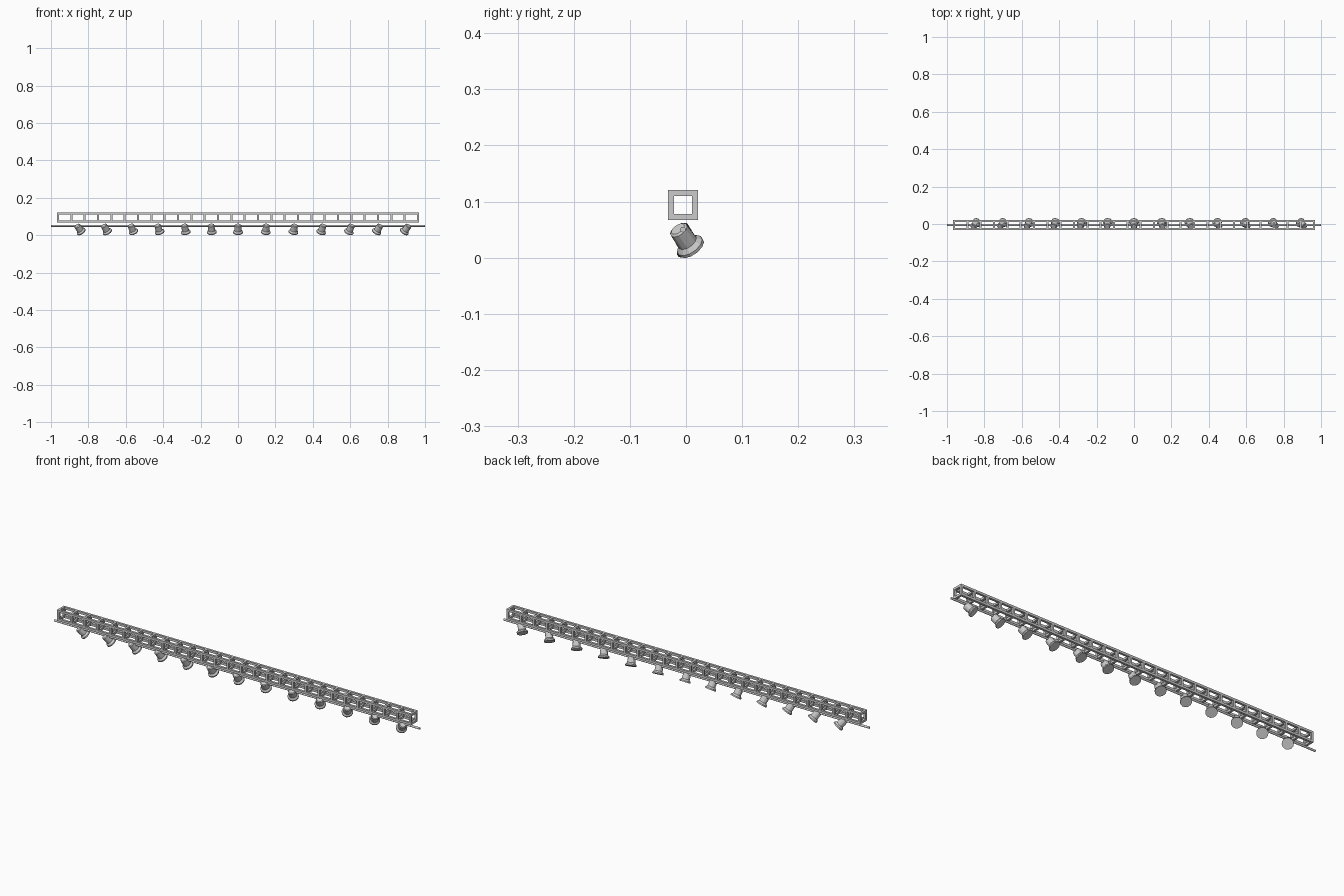
import bpy, bmesh, math
from mathutils import Matrix, Vector, Euler

if "Cube" in bpy.data.objects:
    bpy.data.objects.remove(bpy.data.objects["Cube"])

CY, CZ = -0.0055, 0.094      # truss axis
HALF, BAR = 0.968, 0.011     # truss half length, bar thickness
OFF = 0.0215                 # chord centre offset from the axis


def finish(bm, name):
    bmesh.ops.recalc_face_normals(bm, faces=bm.faces)
    me = bpy.data.meshes.new(name)
    bm.to_mesh(me)
    bm.free()
    ob = bpy.data.objects.new(name, me)
    bpy.context.collection.objects.link(ob)
    return ob


def box(bm, c, s):
    m = Matrix.Translation(c) @ Matrix.Diagonal((*s, 1))
    bmesh.ops.create_cube(bm, size=1, matrix=m)


# four long truss chords
bm = bmesh.new()
for sy in (-1, 1):
    for sz in (-1, 1):
        box(bm, (0, CY + sy * OFF, CZ + sz * OFF), (2 * HALF, BAR, BAR))
finish(bm, "truss_chords")

# square cross frames along the truss
bm = bmesh.new()
BAYS = 27
inner = 2 * OFF - BAR
for i in range(BAYS + 1):
    x = (HALF - BAR / 2) * (2 * i / BAYS - 1)
    for s in (-1, 1):
        box(bm, (x, CY + s * OFF, CZ), (BAR, BAR, inner))
        box(bm, (x, CY, CZ + s * OFF), (BAR, inner, BAR))
finish(bm, "truss_frames")

# hanging pipe
bm = bmesh.new()
bmesh.ops.create_cone(bm, cap_ends=True, segments=12, radius1=0.005, radius2=0.005, depth=2.0,
                      matrix=Matrix.Translation((0, CY, 0.05)) @ Matrix.Rotation(math.pi / 2, 4, 'Y'))
finish(bm, "lamp_pipe")

# spotlight: lathed can with a flared front, pointing down its local -z
PROFILE = [(0.0135, 0.024), (0.0175, 0.021), (0.0185, -0.010),
           (0.026, -0.018), (0.026, -0.024)]
SIDES = 12
bm = bmesh.new()
rings = [[bm.verts.new((r * math.cos(2 * math.pi * k / SIDES), r * math.sin(2 * math.pi * k / SIDES), z))
          for k in range(SIDES)] for r, z in PROFILE]
for a, b in zip(rings, rings[1:]):
    for k in range(SIDES):
        n = (k + 1) % SIDES
        bm.faces.new((a[k], a[n], b[n], b[k]))
bm.faces.new(rings[0])
bm.faces.new(rings[-1])
lamp = finish(bm, "spotlight")

# thirteen spotlights fanned towards the centre and tilted back
for i in range(-6, 7):
    ob = lamp if i == -6 else lamp.copy()
    if ob is not lamp:
        bpy.context.collection.objects.link(ob)
    ob.name = f"spotlight_{i + 7}"
    ob.location = (i * (0.1415 if i < 0 else 0.15), -0.0025, 0.0345)
    ob.rotation_euler = (math.radians(30), math.radians(6 * i), 0)
